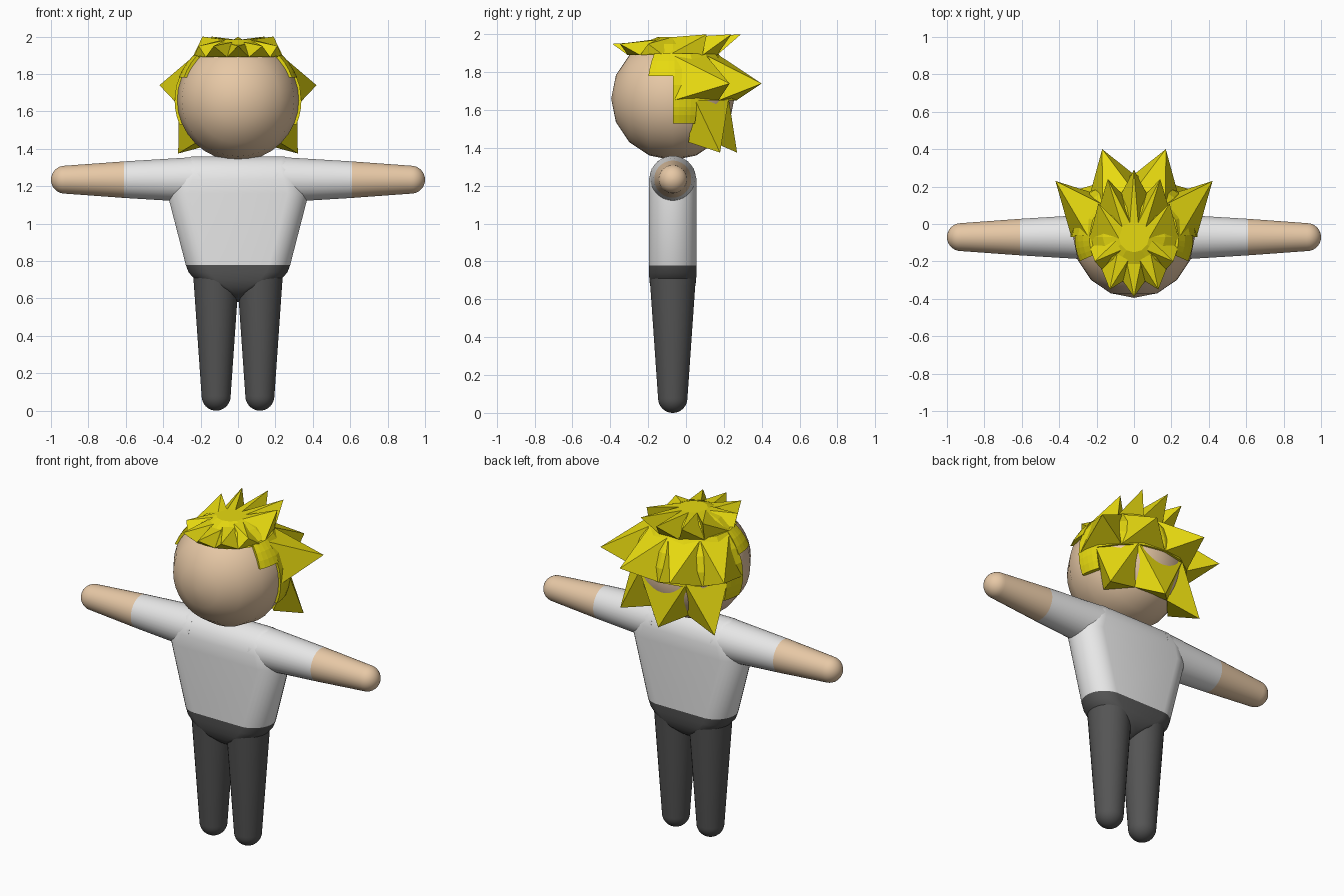
import bpy, bmesh
from math import sin, cos, pi, radians, sqrt
from mathutils import Vector, Matrix

cube = bpy.data.objects.get("Cube")
if cube:
    bpy.data.objects.remove(cube, do_unlink=True)

Y0 = -0.07                               # depth of the body's centre line
HEAD = Vector((0, Y0, 1.66))


def material(name, rgb):
    m = bpy.data.materials.new(name)
    m.use_nodes = True
    m.diffuse_color = (*rgb, 1)
    m.node_tree.nodes["Principled BSDF"].inputs["Base Color"].default_value = (*rgb, 1)
    return m


SKIN = material("skin", (0.8, 0.58, 0.38))
SHIRT = material("light grey shirt", (0.8, 0.8, 0.8))
TROUSERS = material("dark grey trousers", (0.09, 0.09, 0.09))
HAIR = material("yellow hair", (0.8, 0.7, 0.005))


def finish(bm, name, mat, smooth=True, mirror=False):
    bmesh.ops.recalc_face_normals(bm, faces=bm.faces)
    mesh = bpy.data.meshes.new(name)
    bm.to_mesh(mesh)
    bm.free()
    mesh.materials.append(mat)
    ob = bpy.data.objects.new(name, mesh)
    bpy.context.collection.objects.link(ob)
    if mirror:
        ob.modifiers.new("Mirror", 'MIRROR').use_mirror_merge = False
    if smooth:
        bpy.ops.object.select_all(action='DESELECT')
        ob.select_set(True)
        bpy.context.view_layer.objects.active = ob
        bpy.ops.object.shade_smooth_by_angle(angle=radians(40))
    return ob


def loft(name, sections, mat, matrix=Matrix(), mirror=False, n=32):
    """Skin stadium sections (height, half width, half depth) along local z."""
    bm = bmesh.new()
    rings = []
    for z, hw, hd in sections:
        ring = []
        for i in range(n):
            a = 2 * pi * (i + 0.5) / n
            side = 1 if cos(a) > 0 else -1
            ring.append(bm.verts.new(matrix @ Vector(
                (hd * cos(a) + side * (hw - hd), hd * sin(a), z))))
        rings.append(ring)
    for a, b in zip(rings, rings[1:]):
        for i in range(n):
            j = (i + 1) % n
            bm.faces.new((a[i], a[j], b[j], b[i]))
    bm.faces.new(rings[0])
    bm.faces.new(rings[-1])
    return finish(bm, name, mat, True, mirror)


def round_end(centre, r, direction, steps=8):
    """Sections of a hemisphere, from its equator to its pole."""
    out = []
    for i in range(steps + 1):
        a = pi / 2 * i / steps
        rr = max(r * cos(a), 0.003)
        out.append((centre + direction * r * sin(a), rr, rr))
    return out


# Torso and hips
body = Matrix.Translation((0, Y0, 0))
loft("shirt_torso", [(0.78, 0.28, 0.126), (1.16, 0.378, 0.126), (1.235, 0.36, 0.126),
                     (1.29, 0.33, 0.112), (1.33, 0.3, 0.08), (1.352, 0.27, 0.04),
                     (1.358, 0.25, 0.01)], SHIRT, body)
loft("trouser_hips", [(0.78, 0.28, 0.126), (0.74, 0.265, 0.126), (0.7, 0.23, 0.124),
                      (0.66, 0.16, 0.118), (0.62, 0.08, 0.08), (0.58, 0.015, 0.014)],
     TROUSERS, body)

# Legs
leg = Matrix.Translation((0.117, Y0, 0))
loft("legs", list(reversed(round_end(0.078, 0.078, -1))) + [(0.71, 0.122, 0.122)],
     TROUSERS, leg, mirror=True)

# Sleeves and bare forearms
arm = Matrix.Translation((0, Y0, 1.235)) @ Matrix.Rotation(pi / 2, 4, 'Y')
loft("sleeves", [(0.2, 0.123, 0.123), (0.61, 0.098, 0.098)], SHIRT, arm, mirror=True)
loft("forearms", [(0.61, 0.098, 0.098)] + round_end(0.925, 0.075, 1), SKIN, arm, mirror=True)

# Head, with its poles facing front and back
bm = bmesh.new()
bmesh.ops.create_uvsphere(bm, u_segments=32, v_segments=8, radius=0.325,
                          matrix=Matrix.Translation(HEAD) @ Matrix.Rotation(pi / 2, 4, 'X'))
head = finish(bm, "head", SKIN)
for p in head.data.polygons:
    p.use_smooth = True

# Hair
R = 0.335


def scalp(angle, z, r=R):
    """Point around the skull: 0 degrees is the left side, 90 is the back."""
    ring = sqrt(max(r * r - (z - HEAD.z) ** 2, 0))
    a = radians(angle)
    return Vector((ring * cos(a), Y0 + ring * sin(a), z))


def flip(p, s):
    return Vector((p[0] * s, p[1], p[2]))


def tuft(bm, a0, a1, z0, z1, tip, s):
    """Pyramid from a patch of scalp to a tip."""
    base = [bm.verts.new(flip(scalp(a, z), s))
            for a, z in ((a0, z0), (a1, z0), (a1, z1), (a0, z1))]
    t = bm.verts.new(flip(tip, s))
    bm.faces.new(base)
    for i in range(4):
        bm.faces.new((base[i], base[(i + 1) % 4], t))


def patch(bm, a0, a1, z0, z1, s, rows=3, cols=4):
    """Closed shell of flat hair lying on the skull."""
    def grid(r):
        return [[bm.verts.new(flip(scalp(a0 + (a1 - a0) * i / cols,
                                         z0 + (z1 - z0) * j / rows, r), s))
                 for i in range(cols + 1)] for j in range(rows + 1)]
    outer, inner = grid(R + 0.004), grid(R - 0.03)
    for g in (outer, inner):
        for j in range(rows):
            for i in range(cols):
                bm.faces.new((g[j][i], g[j][i + 1], g[j + 1][i + 1], g[j + 1][i]))
    rim = lambda g: (g[0] + [r[-1] for r in g[1:-1]] + g[-1][::-1]
                     + [r[0] for r in g[-2:0:-1]])
    o, n = rim(outer), rim(inner)
    for i in range(len(o)):
        k = (i + 1) % len(o)
        bm.faces.new((o[i], o[k], n[k], n[i]))


def hair(name, tufts, patches=()):
    bm = bmesh.new()
    for a0, a1, z0, z1, tip in tufts:
        for s in ((1,) if tip[0] == 0 else (1, -1)):
            tuft(bm, a0, a1, z0, z1, tip, s)
    for p in patches:
        for s in (1, -1):
            patch(bm, *p, s)
    return finish(bm, name, HAIR, smooth=False)


hair("nape_tufts", [(20, 62, 1.43, 1.66, (0.32, 0.18, 1.375)),
                    (62, 118, 1.43, 1.66, (0, 0.27, 1.375))],
     [(0, 22, 1.53, 1.66)])
hair("side_and_back_tufts", [(0, 46, 1.65, 1.89, (0.42, 0.23, 1.74)),
                             (46, 90, 1.65, 1.89, (0.17, 0.40, 1.74))],
     [(-24, 2, 1.78, 1.9), (0, 90, 1.65, 1.9)])
hair("fringe_tufts", [(-104, -76, 1.89, 1.96, (0, -0.39, 1.95)),
                      (-76, -45, 1.89, 1.97, (0.13, -0.35, 1.95)),
                      (-45, -12, 1.89, 1.98, (0.21, -0.2, 1.95))])
hair("crown_tufts", [(74, 106, 1.89, 1.985, (0, 0.29, 2.0)),
                     (40, 74, 1.89, 1.985, (0.14, 0.24, 2.0)),
                     (-5, 40, 1.89, 1.985, (0.19, 0.11, 2.0))])

# Flat-faced cap under the top tufts
bm = bmesh.new()
rings = [[bm.verts.new(scalp(a, z)) for a in range(0, 360, 30)] for z in (1.89, 1.95, 1.985)]
for a, b in zip(rings, rings[1:]):
    for i in range(len(a)):
        j = (i + 1) % len(a)
        bm.faces.new((a[i], a[j], b[j], b[i]))
bm.faces.new(rings[0])
bm.faces.new(rings[-1])
finish(bm, "hair_cap", HAIR, smooth=False)
